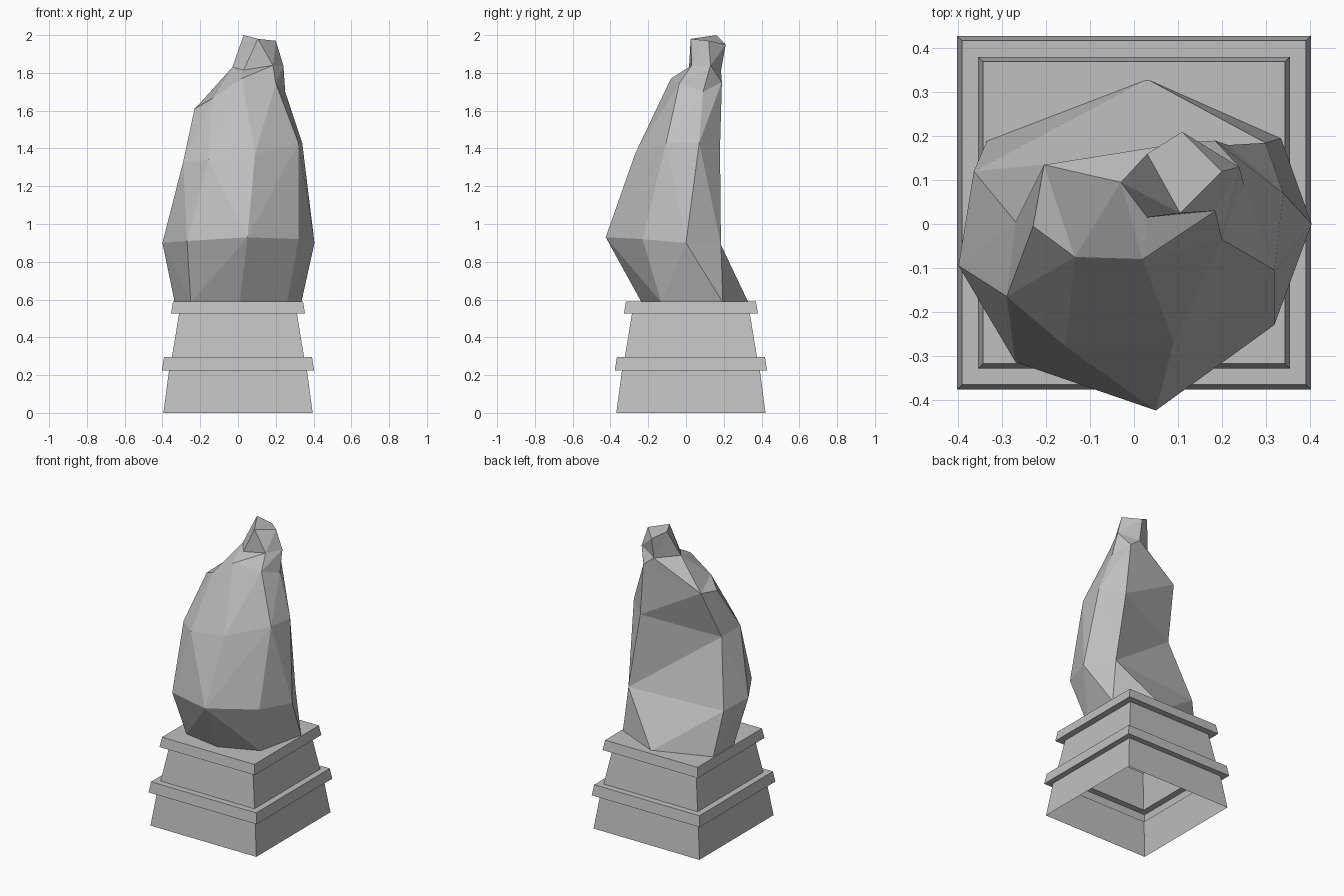
import bpy
import bmesh
from mathutils import Vector

default_cube = bpy.data.objects.get("Cube")
if default_cube:
    bpy.data.objects.remove(default_cube, do_unlink=True)

# Single stone colour
stone = bpy.data.materials.new("grey_stone")
stone.use_nodes = True
colour = (0.53, 0.53, 0.53, 1)
stone.diffuse_color = colour
stone.node_tree.nodes["Principled BSDF"].inputs["Base Color"].default_value = colour


def finish(bm, name):
    """Turn the bmesh into a flat shaded object made of stone."""
    mesh = bpy.data.meshes.new(name)
    bm.to_mesh(mesh)
    bm.free()
    mesh.materials.append(stone)
    obj = bpy.data.objects.new(name, mesh)
    bpy.context.collection.objects.link(obj)
    return obj


# Pedestal: square sections stacked along a moulded profile, open underneath
def make_pedestal(profile, centre_y):
    bm = bmesh.new()
    corners = [(-1, -1), (1, -1), (1, 1), (-1, 1)]
    rings = [[bm.verts.new((sx * half, centre_y + sy * half, z)) for sx, sy in corners]
             for half, z in profile]
    for low, high in zip(rings, rings[1:]):
        for i in range(4):
            j = (i + 1) % 4
            bm.faces.new((low[i], low[j], high[j], high[i]))
    bm.faces.new(rings[-1])
    return finish(bm, "pedestal")


make_pedestal([(0.395, 0), (0.365, 0.225), (0.403, 0.225), (0.392, 0.295),
               (0.35, 0.295), (0.312, 0.525), (0.355, 0.525), (0.344, 0.59)], 0.026)

# Boulder: rings run from the front around the right-hand edge to the back
foot = [(0.01, -0.235, 0.585), (0.26, -0.13, 0.585), (0.335, 0.195, 0.585),
        (0.03, 0.33, 0.585), (-0.335, 0.19, 0.585), (-0.335, -0.03, 0.585),
        (-0.25, -0.19, 0.585)]
belly = [(0.05, -0.425, 0.93), (0.32, -0.23, 0.92), (0.405, 0, 0.9),
         (0.3, 0.185, 0.89), (-0.365, 0.12, 0.88), (-0.4, -0.095, 0.9),
         (-0.27, -0.315, 0.91)]
chest = [(0.09, -0.27, 1.37), (0.32, -0.105, 1.43), (0.34, 0.07, 1.43),
         (0.215, 0.18, 1.4), (-0.27, 0.005, 1.31), (-0.29, -0.165, 1.33),
         (-0.155, -0.28, 1.34)]
shoulder = [(0.02, -0.08, 1.77), (0.2, -0.035, 1.745), (0.25, 0.09, 1.7),
            (0.185, 0.19, 1.75), (-0.205, 0.135, 1.635), (-0.23, -0.005, 1.61),
            (-0.135, -0.075, 1.665)]
neck = [(0.03, 0.015, 1.815), (0.185, 0.03, 1.84), (0.24, 0.13, 1.84),
        (0.11, 0.185, 1.81)] + [(-0.03, 0.095, 1.83)] * 3
front_tip, back_tip = (0.105, 0.025, 1.98), (0.03, 0.16, 2)
crown = [front_tip, front_tip, (0.2, 0.12, 1.97), (0.11, 0.21, 1.95)] + [back_tip] * 3


def make_boulder(sections, hollow_column, hollow_splits):
    bm = bmesh.new()
    shared = {}

    def vert(point):
        if point not in shared:
            shared[point] = bm.verts.new(point)
        return shared[point]

    def face(*verts):
        unique = list(dict.fromkeys(verts))
        if len(unique) > 2:
            bm.faces.new(unique)

    rings = [[vert(p) for p in section] for section in sections]
    for band, (low, high) in enumerate(zip(rings, rings[1:])):
        for i in range(len(low)):
            j = (i + 1) % len(low)
            a, b, c, d = low[i], low[j], high[j], high[i]
            # Facets bulge outward, apart from the hollow at the back
            normal = (c.co - a.co).cross(d.co - b.co)
            rising = (a.co + c.co - b.co - d.co).dot(normal) >= 0
            if i == hollow_column:
                rising = hollow_splits[band]
            if rising:
                face(a, b, c)
                face(a, c, d)
            else:
                face(a, b, d)
                face(b, c, d)
    face(*reversed(rings[0]))
    face(*rings[-1])

    # Turn one edge so the shoulder corner folds down
    ridge = bm.edges.get((shared[shoulder[5]], shared[neck[4]]))
    if ridge:
        bmesh.utils.edge_rotate(ridge, True)
    bmesh.ops.recalc_face_normals(bm, faces=bm.faces)
    return finish(bm, "boulder")


make_boulder([foot, belly, chest, shoulder, neck, crown],
             hollow_column=3, hollow_splits=[True, True, True, False, True])
